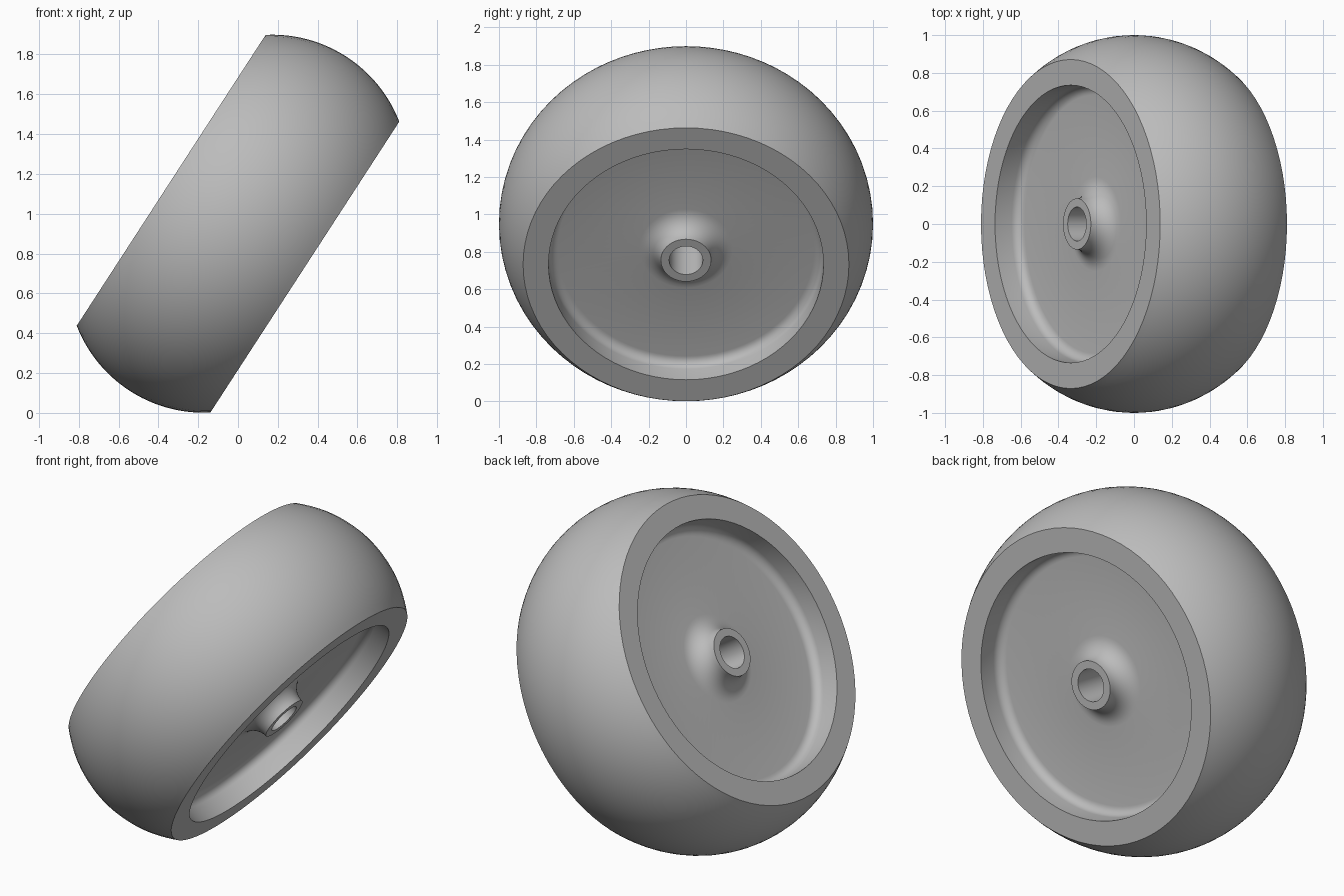
import bpy
import bmesh
from math import sin, cos, pi, radians, asin
from mathutils import Matrix, Vector

cube = bpy.data.objects.get("Cube")
if cube:
    bpy.data.objects.remove(cube, do_unlink=True)

# Main sizes of the wheel
HALF_WIDTH, SIDE_R, MAX_R = 0.40, 0.871, 1.0
RIM_R, WEB, RIM_FILLET = 0.735, 0.245, 0.05
BORE_R, BOSS_R, BOSS_END, BOSS_FILLET = 0.09, 0.135, 0.36, 0.115
SEGMENTS = 80


def arc(centre_r, centre_u, radius, start, end, steps):
    """Points (r, u) along an arc in the half-plane through the axle."""
    return [(centre_r + radius * cos(start + (end - start) * i / steps),
             centre_u + radius * sin(start + (end - start) * i / steps))
            for i in range(steps + 1)]


def lathe(name, profile, material):
    """Spin a closed (r, u) profile round the axle."""
    bm = bmesh.new()
    verts = [bm.verts.new((r, 0, u)) for r, u in profile]
    edges = [bm.edges.new((v, verts[(i + 1) % len(verts)])) for i, v in enumerate(verts)]
    bmesh.ops.spin(bm, geom=verts + edges, cent=(0, 0, 0), axis=(0, 0, 1),
                   angle=2 * pi, steps=SEGMENTS, use_merge=True)
    bmesh.ops.remove_doubles(bm, verts=bm.verts, dist=1e-5)
    bmesh.ops.recalc_face_normals(bm, faces=bm.faces)
    # Lean the axle down to the left side
    lean = Matrix.Translation(Vector((0, 0, 0.95))) @ Matrix.Rotation(radians(123), 4, 'Y')
    bm.transform(lean)
    mesh = bpy.data.meshes.new(name)
    bm.to_mesh(mesh)
    bm.free()
    mesh.materials.append(material)
    obj = bpy.data.objects.new(name, mesh)
    bpy.context.collection.objects.link(obj)
    bpy.ops.object.select_all(action='DESELECT')
    obj.select_set(True)
    bpy.context.view_layer.objects.active = obj
    bpy.ops.object.shade_smooth_by_angle(angle=radians(35))
    return obj


grey = bpy.data.materials.new("plain grey")
grey.use_nodes = True
colour = (0.5, 0.5, 0.5, 1)
grey.diffuse_color = colour
grey.node_tree.nodes["Principled BSDF"].inputs["Base Color"].default_value = colour

# One side of the recess: bore edge, flared boss, web, rounded corner, rim edge
boss = arc(BOSS_R + BOSS_FILLET, WEB + BOSS_FILLET, BOSS_FILLET, pi, 1.5 * pi, 8)
corner = arc(RIM_R - RIM_FILLET, WEB + RIM_FILLET, RIM_FILLET, -pi / 2, 0, 6)
side = [(BORE_R, BOSS_END)] + boss + corner + [(RIM_R, HALF_WIDTH)]

# Crowned tread as a single arc between the two flat sides
drop = MAX_R - SIDE_R
tread_r = (HALF_WIDTH ** 2 + drop ** 2) / (2 * drop)
spread = asin(HALF_WIDTH / tread_r)
tread = arc(MAX_R - tread_r, 0, tread_r, spread, -spread, 24)

# Full section, with the recess mirrored to the other side
mirrored = [(r, -u) for r, u in reversed(side)]
lathe("wheel", side + tread + mirrored, grey)
